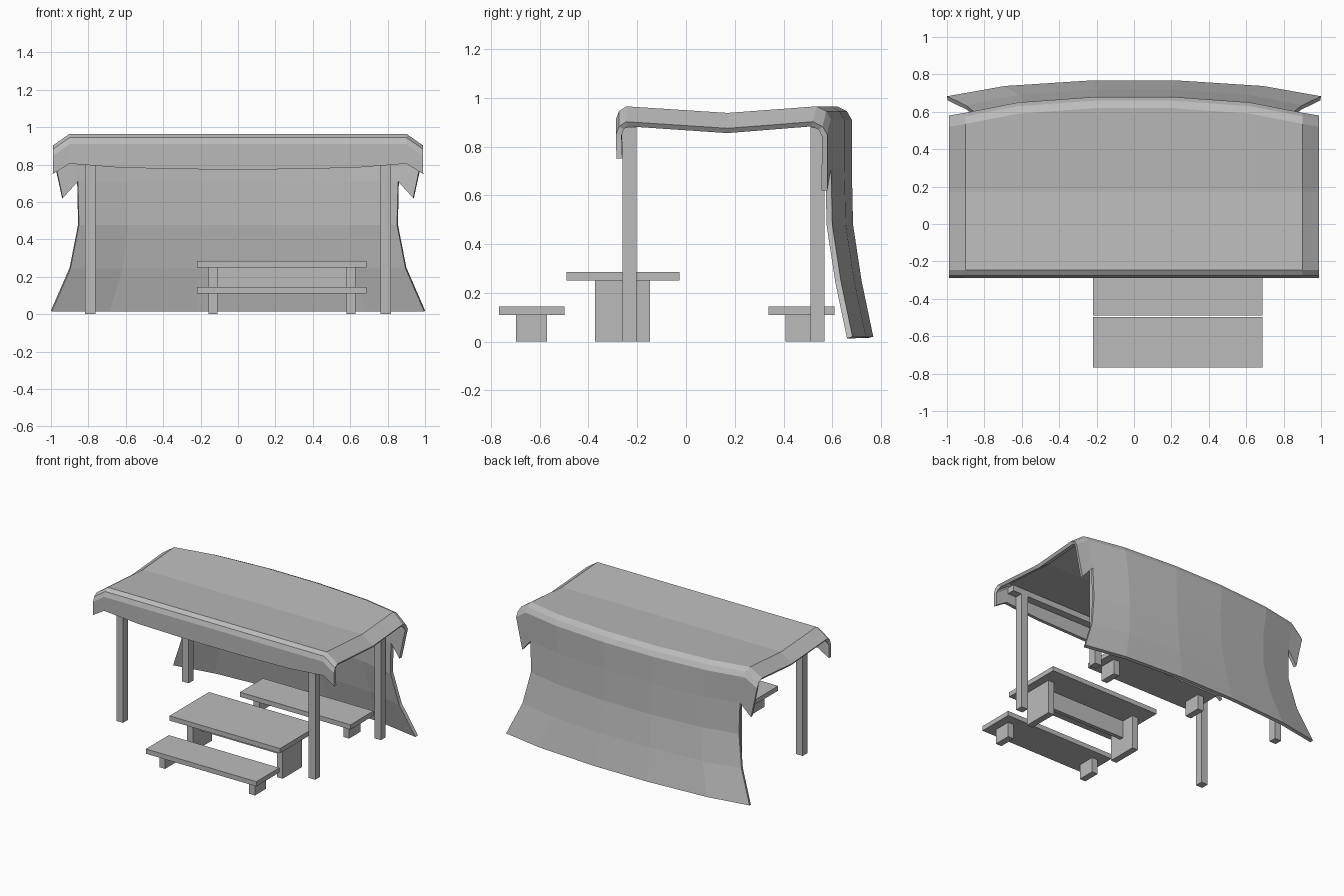
import bpy
import bmesh

cube = bpy.data.objects.get("Cube")
if cube:
    bpy.data.objects.remove(cube, do_unlink=True)

grey = bpy.data.materials.new("plain_grey")
grey.use_nodes = True
COLOUR = (0.5, 0.5, 0.5, 1)
grey.diffuse_color = COLOUR
grey.node_tree.nodes["Principled BSDF"].inputs["Base Color"].default_value = COLOUR


def add_object(name, bm):
    mesh = bpy.data.meshes.new(name)
    bmesh.ops.recalc_face_normals(bm, faces=bm.faces)
    bm.to_mesh(mesh)
    bm.free()
    mesh.materials.append(grey)
    obj = bpy.data.objects.new(name, mesh)
    bpy.context.collection.objects.link(obj)
    return obj


def box(name, xs, ys, zs):
    bm = bmesh.new()
    bmesh.ops.create_cube(bm, size=1)
    for v in bm.verts:
        for axis, (low, high) in enumerate((xs, ys, zs)):
            v.co[axis] = low if v.co[axis] < 0 else high
    return add_object(name, bm)


# Canopy cloth: rows run front hem -> roof -> back sheet -> ground
# each row: y, z, half width at the main edge, backward billow
rows = [
    (-0.285, 0.775, 0.90, 0), (-0.288, 0.91, 0.90, 0),
    (-0.275, 0.945, 0.90, 0), (-0.245, 0.965, 0.90, 0),
    (0.17, 0.938, 0.90, 0),
    (0.62, 0.965, 0.90, 1), (0.66, 0.945, 0.90, 1), (0.68, 0.91, 0.90, 1),
    (0.68, 0.71, 0.86, 1), (0.685, 0.48, 0.855, 1),
    (0.72, 0.25, 0.90, 1), (0.768, 0.02, 1.0, 1),
]
FLAP_ROW = 8
# each column: half width, billow loss, front hem lift
columns = [(0.2, 0, 0), (0.62, 0.03, 0.008), (0.9, 0.085, 0.03), (0.99, 0.1, -0.025)]


def cloth_point(r, c):
    y, z, edge, billow = rows[r]
    x, loss, lift = columns[c]
    y -= loss * billow
    if r == 0:
        z += lift
    elif c == 3:
        z -= 0.09 if r == FLAP_ROW else 0.063
    if c == 3 and r == FLAP_ROW:
        x = 0.94
    elif c < 3:
        x *= edge / 0.9
    return x, y, z


bm = bmesh.new()
grid = []
for r in range(len(rows)):
    count = 4 if r <= FLAP_ROW else 3
    half = [cloth_point(r, c) for c in range(count)]
    line = [(-x, y, z) for x, y, z in reversed(half)] + half
    grid.append([bm.verts.new(p) for p in line])
for r in range(len(rows) - 1):
    a, b = grid[r], grid[r + 1]
    if len(a) > len(b):
        a = a[1:-1]
    for i in range(len(a) - 1):
        bm.faces.new((a[i], a[i + 1], b[i + 1], b[i]))
canopy = add_object("canopy_cloth", bm)
# the open sheet must face outward so that thickness grows inward
roof = max(canopy.data.polygons, key=lambda p: p.area)
if roof.normal.z < 0:
    canopy.data.flip_normals()
solid = canopy.modifiers.new("Thickness", "SOLIDIFY")
solid.thickness = 0.024
solid.offset = -1

# Posts and the cross beams they carry
for end, ys in (("front", (-0.26, -0.203)), ("back", (0.51, 0.567))):
    for side, x in (("left", 0.79), ("right", -0.79)):
        box(f"{end}_{side}_post", (x - 0.027, x + 0.027), ys, (0, 0.88))
    box(f"{end}_beam", (-0.89, 0.89), ys, (0.876, 0.92))


# Table and benches: a plank on two block legs
def plank_seat(name, top_y, leg_y, height):
    box(f"{name}_top", (-0.22, 0.688), top_y, (height - 0.035, height))
    for side, x in (("left", 0.604), ("right", -0.134)):
        box(f"{name}_{side}_leg", (x - 0.024, x + 0.024), leg_y, (0, height - 0.035))


plank_seat("table", (-0.49, -0.027), (-0.373, -0.148), 0.285)
plank_seat("front_bench", (-0.767, -0.498), (-0.698, -0.569), 0.145)
plank_seat("back_bench", (0.338, 0.608), (0.408, 0.538), 0.145)
box("table_stretcher", (-0.11, 0.58), (-0.275, -0.245), (0.12, 0.25))
